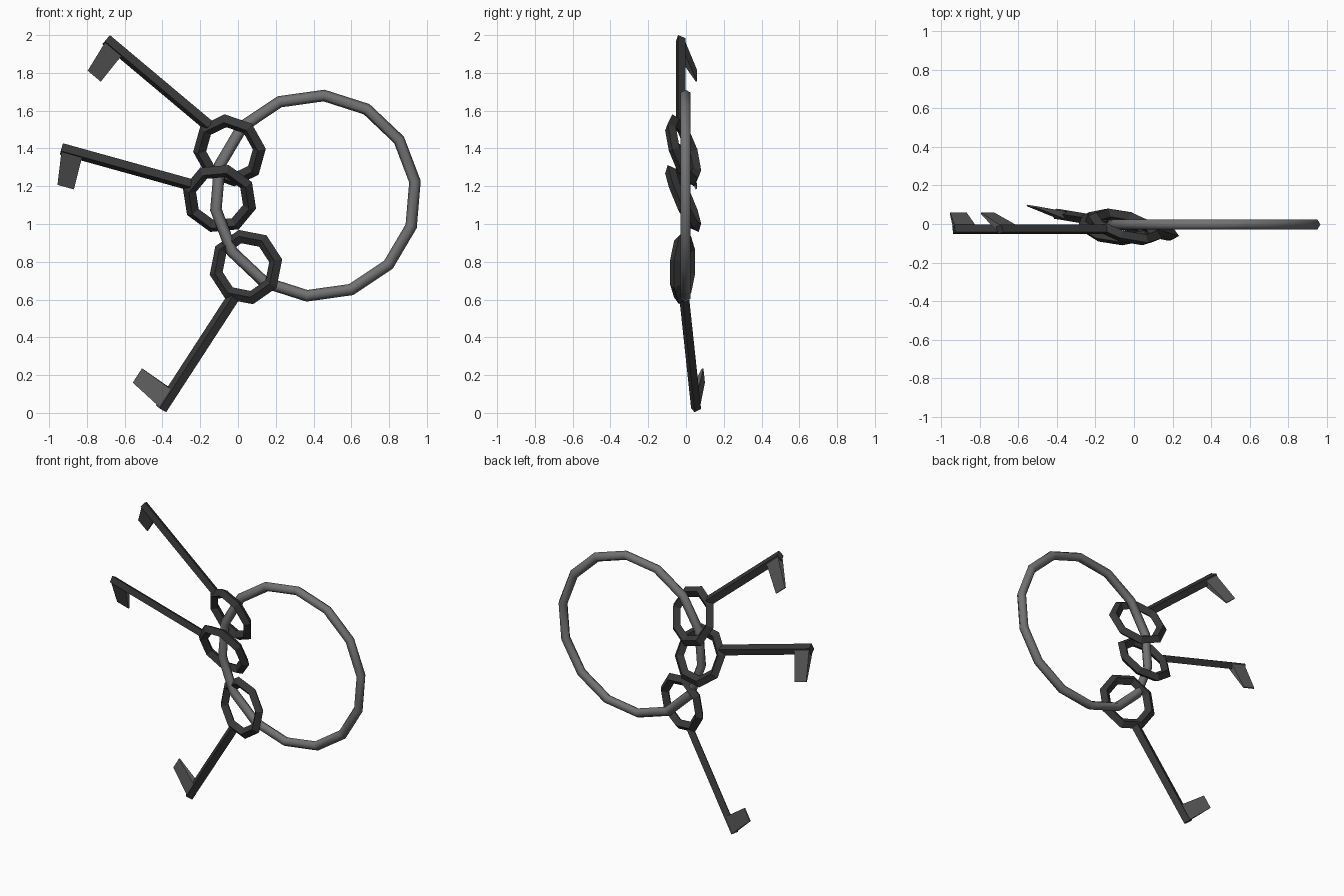
import bpy, bmesh, math
from mathutils import Vector, Matrix

if "Cube" in bpy.data.objects:
    bpy.data.objects.remove(bpy.data.objects["Cube"])


def material(name, v):
    m = bpy.data.materials.new(name)
    m.diffuse_color = (v, v, v, 1)
    m.use_nodes = True
    m.node_tree.nodes["Principled BSDF"].inputs["Base Color"].default_value = m.diffuse_color
    return m


STEEL = material("grey steel", 0.17)
IRON = material("dark iron", 0.04)
BIT = material("worn grey iron", 0.11)


def finish(bm, name, mat, matrix):
    bmesh.ops.recalc_face_normals(bm, faces=bm.faces)
    me = bpy.data.meshes.new(name)
    bm.to_mesh(me)
    bm.free()
    me.materials.append(mat)
    ob = bpy.data.objects.new(name, me)
    ob.matrix_world = matrix
    bpy.context.collection.objects.link(ob)
    return ob


def ring(name, mat, matrix, sides, radius, section_sides, half_width, half_thick, start=0.0):
    """Ring in the local xy plane, swept around local z."""
    bm = bmesh.new()
    loops = []
    for i in range(sides):
        a = start + math.tau * i / sides
        loop = []
        for j in range(section_sides):
            b = math.tau * j / section_sides
            r = radius + half_width * math.cos(b)
            loop.append(bm.verts.new((r * math.cos(a), r * math.sin(a), half_thick * math.sin(b))))
        loops.append(loop)
    for i in range(sides):
        p, q = loops[i], loops[(i + 1) % sides]
        for j in range(section_sides):
            k = (j + 1) % section_sides
            bm.faces.new((p[j], q[j], q[k], p[k]))
    return finish(bm, name, mat, matrix)


def loft(name, mat, matrix, start, end):
    """Closed solid between two matching point loops."""
    bm = bmesh.new()
    p = [bm.verts.new(c) for c in start]
    q = [bm.verts.new(c) for c in end]
    n = len(p)
    for j in range(n):
        k = (j + 1) % n
        bm.faces.new((p[j], p[k], q[k], q[j]))
    bm.faces.new(p)
    bm.faces.new(q)
    return finish(bm, name, mat, matrix)


def key(label, center, angle, roll, side, tilt):
    # Local x runs along the shaft, local y points away from the bit
    a = math.radians(angle)
    r = math.radians(roll)
    u = Vector((math.cos(a), tilt, math.sin(a))).normalized()
    perp = Vector((math.sin(a), 0, -math.cos(a))) * side
    v = perp * math.cos(r) + Vector((0, -math.sin(r), 0))
    v = (v - u * v.dot(u)).normalized()
    w = u.cross(v)
    m = Matrix((u, v, w)).transposed().to_4x4()
    m.translation = center
    # Handle ring
    ring(label + "_key_handle", IRON, m, 8, 0.165, 4, 0.036, 0.031)
    # Shaft
    s = [(0.034, 0), (0, 0.027), (-0.034, 0), (0, -0.027)]
    loft(label + "_key_shaft", IRON, m,
         [(0.165, 0.032 + y, z) for y, z in s],
         [(0.877, 0.032 + y, z) for y, z in s])
    # Bit: plate narrowing to a thin edge
    loft(label + "_key_bit", BIT, m,
         [(0.76, 0.03, 0.02), (0.873, 0.03, 0.02), (0.873, 0.03, -0.02), (0.76, 0.03, -0.02)],
         [(0.756, -0.173, 0.004), (0.846, -0.173, 0.004), (0.846, -0.173, -0.004), (0.756, -0.173, -0.004)])


# Large carrying ring
stand = Matrix.Translation((0.41, -0.002, 1.15)) @ Matrix.Rotation(math.pi / 2, 4, 'X')
big = ring("carrying_ring", STEEL, stand, 14, 0.532, 6, 0.031, 0.03, math.radians(8))
for poly in big.data.polygons:
    poly.use_smooth = True

# Three keys
key("upper", (-0.045, -0.015, 1.39), 140, 24, 1, 0.0)
key("middle", (-0.098, -0.015, 1.135), 164.5, 24, 1, 0.0)
key("lower", (0.042, -0.018, 0.772), 237, 13, -1, 0.09)
